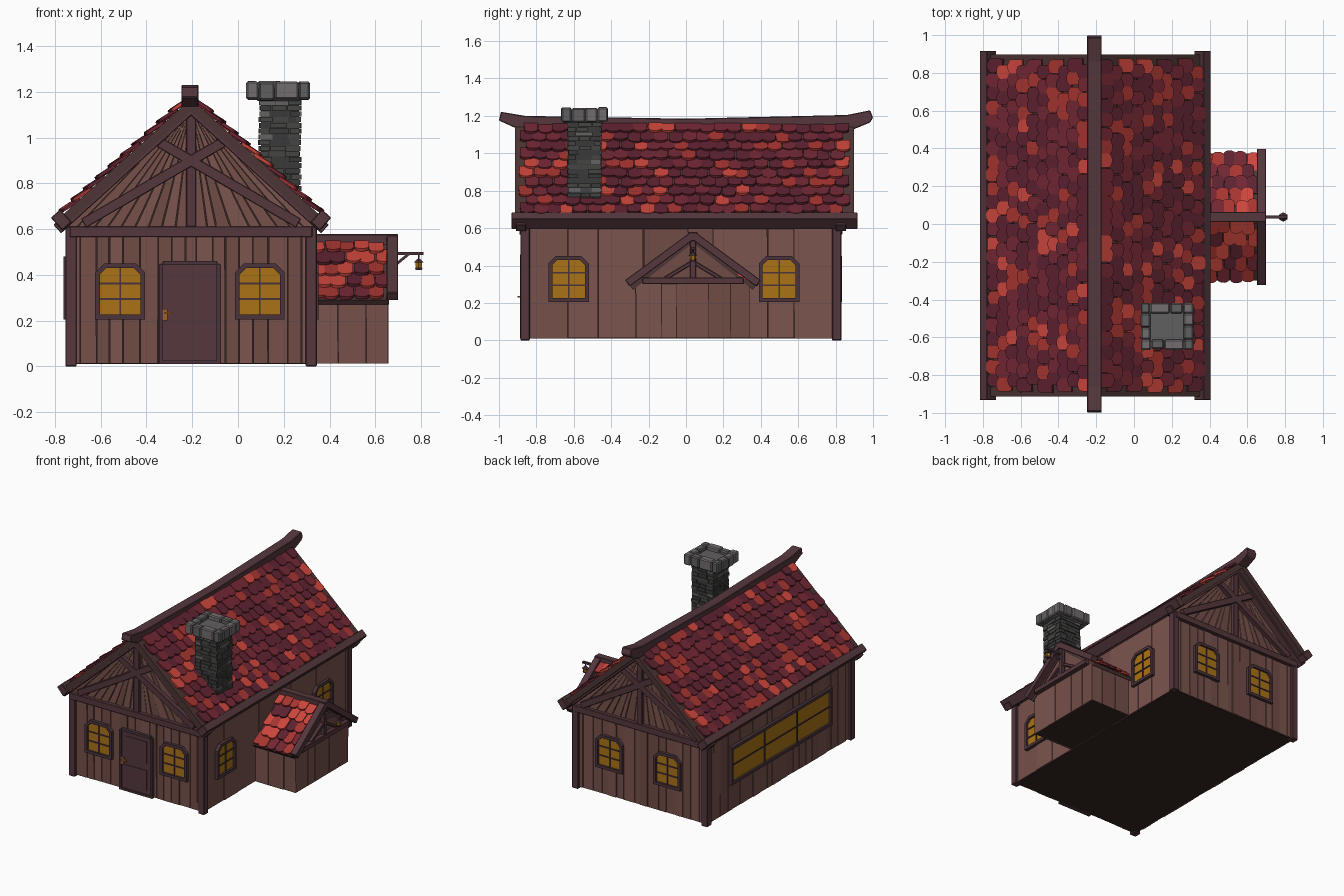
import bpy, bmesh, random
from math import pi, sin, cos, atan
from mathutils import Matrix, Vector

if "Cube" in bpy.data.objects:
    bpy.data.objects.remove(bpy.data.objects["Cube"])

random.seed(4)
CX, CY = -0.205, -0.027            # house centre


def mat(name, r, g, b):
    m = bpy.data.materials.new(name)
    m.diffuse_color = (r, g, b, 1)
    m.use_nodes = True
    m.node_tree.nodes["Principled BSDF"].inputs["Base Color"].default_value = m.diffuse_color
    return m


WALL = [mat("plank_a", .20, .09, .077), mat("plank_b", .18, .08, .068), mat("plank_c", .165, .072, .062)]
DARK = mat("shadow_wood", .035, .018, .017)
BEAM = mat("beam_wood", .09, .038, .046)
TRIM = mat("window_trim", .07, .034, .045)
ROOF = mat("roof_board", .075, .035, .035)
GLASS = mat("amber_glass", .40, .17, .008)
COPPER = mat("copper", .35, .12, .03)
TILES = [mat("tile_dark", .11, .016, .03), mat("tile_wine", .17, .02, .033),
         mat("tile_red", .38, .035, .03), mat("tile_bright", .60, .06, .045)]
STONE = [mat("stone_a", .04, .042, .04), mat("stone_b", .06, .06, .057), mat("stone_c", .13, .125, .12)]
CAP = [mat("cap_a", .17, .15, .155), mat("cap_b", .12, .115, .115)]


def prism(bm, pts, d0, d1, M=Matrix(), mi=0):
    """Extrude a (u, z) outline outwards (local -y) from d0 to d1."""
    a = [bm.verts.new(M @ Vector((u, -d0, v))) for u, v in pts]
    b = [bm.verts.new(M @ Vector((u, -d1, v))) for u, v in pts]
    n = len(pts)
    fs = [bm.faces.new(a), bm.faces.new(b[::-1])]
    fs += [bm.faces.new((a[i], a[(i + 1) % n], b[(i + 1) % n], b[i])) for i in range(n)]
    for f in fs:
        f.material_index = mi


def rect(u0, u1, v0, v1):
    return [(u0, v0), (u1, v0), (u1, v1), (u0, v1)]


def strut(bm, p, q, w, d0, d1, M=Matrix(), mi=0):
    p, q = Vector(p), Vector(q)
    t = (q - p).normalized() * w / 2
    s = Vector((-t.y, t.x))
    prism(bm, [p - s, q - s, q + s, p + s], d0, d1, M, mi)


def finish(bm, name, mats, bevel=0):
    bmesh.ops.recalc_face_normals(bm, faces=bm.faces)
    me = bpy.data.meshes.new(name)
    bm.to_mesh(me)
    bm.free()
    for m in mats:
        me.materials.append(m)
    ob = bpy.data.objects.new(name, me)
    bpy.context.collection.objects.link(ob)
    if bevel:
        md = ob.modifiers.new("bevel", "BEVEL")
        md.width, md.segments = bevel, 1
    return ob


def side(x, y, ang):
    """Frame whose outward direction is -y turned by ang degrees about z."""
    return Matrix.Translation((x, y, 0)) @ Matrix.Rotation(ang * pi / 180, 4, 'Z')


def planks(bm, u0, u1, z0, z1, n, d, M):
    cuts = [u0 + (u1 - u0) * (i + random.uniform(-.25, .25) * (0 < i < n)) / n for i in range(n + 1)]
    for a, b in zip(cuts, cuts[1:]):
        t = random.uniform(-.002, .002)
        prism(bm, [(a + .002, z0), (b - .002, z0), (b - .002 + t, z1), (a + .002 + t, z1)],
              d - .012, d + random.uniform(-.003, .003), M, random.randrange(3))


# House core, wall planks and floor
HX, HY = .535, .838
bm = bmesh.new()
prism(bm, rect(CX - HX + .01, CX + HX - .01, .01, .62), -CY - HY + .01, -CY + HY - .01, mi=3)
SIDES = [(0, HX, HY, 17), (90, HY, HX, 8), (180, HX, HY, 16), (270, HY, HX, 22)]
for ang, hw, d, n in SIDES:
    planks(bm, -hw, hw, .012, .61, n, d, side(CX, CY, ang))
finish(bm, "house_walls", WALL + [DARK])

# Fan-planked gables with timber bracing, front and back
gab, tim = bmesh.new(), bmesh.new()
for ang in (0, 180):
    M = side(CX, CY, ang)
    prism(gab, [(-.56, .6), (.56, .6), (0, 1.125)], HY - .05, HY - .012, M, 3)
    cuts = [-.56 + 1.12 * (i + random.uniform(-.2, .2)) / 18 for i in range(19)]
    for a, b in zip(cuts, cuts[1:]):
        prism(gab, [(a + .003, .6), (b - .003, .6), (b * .04, 1.105), (a * .04, 1.105)], HY - .03,
              HY + random.uniform(-.004, .002), M, random.randrange(3))
    prism(tim, rect(-.53, .53, .565, .612), HY - .01, HY + .025, M)
    prism(tim, rect(-.022, .022, .61, 1.12), HY - .01, HY + .022, M)
    for s in (-1, 1):
        strut(tim, (s * .47, .625), (-s * .14, .98), .045, HY - .01, HY + .03, M)
        strut(tim, (s * .585, .60), (0, 1.13), .05, HY - .01, HY + .045, M)
finish(gab, "gable_planks", WALL + [DARK])
finish(tim, "gable_timbers", [BEAM], .003)

# Corner posts
bm = bmesh.new()
for sx in (-1, 1):
    for sy in (-1, 1):
        x, y = CX + sx * .525, CY + sy * .833
        prism(bm, rect(x - .025, x + .025, 0, .61), -y - .025, -y + .025)
finish(bm, "corner_posts", [BEAM], .004)

# Windows: chamfered frame, amber pane, glazing bars
def window(bm, M, u, z0, z1, w, d, cols, rows, ch=.04):
    def outline(i):
        c, l, r, t = max(ch - i * .6, 0), u - w / 2 + i, u + w / 2 - i, z1 - i
        return [(l, z0 + i), (r, z0 + i), (r, t - c), (r - c, t), (l + c, t), (l, t - c)]
    o, n = outline(0), outline(.021)
    if ch == 0:
        o, n = (rect(q[0][0], q[1][0], q[0][1], q[3][1]) for q in (o, n))
    k = len(o)
    for i in range(k):
        j = (i + 1) % k
        prism(bm, [o[i], o[j], n[j], n[i]], d - .01, d + .022, M, 0)
    prism(bm, n, d - .01, d + .008, M, 1)
    for i in range(1, cols):
        x = n[0][0] + (n[1][0] - n[0][0]) * i / cols
        prism(bm, rect(x - .004, x + .004, z0 + .02, z1 - .02), d, d + .014, M, 0)
    for i in range(1, rows):
        z = z0 + .021 + (z1 - z0 - .042) * i / rows
        prism(bm, rect(u - w / 2 + .02, u + w / 2 - .02, z - .004, z + .004), d, d + .014, M, 0)


for name, ang, us in (("front", 0, (-.31, .30)), ("back", 180, (-.25, .22)), ("right", 90, (-.6, .525))):
    bm = bmesh.new()
    for u in us:
        window(bm, side(CX, CY, ang), u, .205, .45, .218, HX if ang == 90 else HY, 2, 3)
    finish(bm, name + "_windows", [TRIM, GLASS])
bm = bmesh.new()
window(bm, side(CX, CY, 270), .0, .205, .48, 1.17, HX, 3, 2, 0)
finish(bm, "left_wide_window", [TRIM, GLASS])

# Door with frame, panels and handle
bm = bmesh.new()
M = side(-.21, CY, 0)
prism(bm, [(-.135, .01), (.135, .01), (.135, .44), (.115, .46), (-.115, .46), (-.135, .44)], HY - .01, HY + .01, M)
for s in (-1, 1):
    prism(bm, rect(s * .126 - .009, s * .126 + .009, .01, .445), HY, HY + .022, M, 1)
prism(bm, rect(-.118, .118, .442, .46), HY, HY + .022, M, 1)
prism(bm, rect(-.118, .118, .01, .025), HY, HY + .022, M, 1)
for z0, z1 in ((.05, .2), (.25, .41)):
    prism(bm, rect(-.085, .085, z0, z1), HY, HY + .015, M)
prism(bm, rect(-.117, -.098, .2, .25), HY, HY + .022, M, 2)
prism(bm, rect(-.112, -.075, .228, .238), HY + .02, HY + .036, M, 2)
finish(bm, "door", [BEAM, TRIM, COPPER])


# Tiled roof slope: frame has u along the ridge, v up the slope
def slope(x, y, z, run, k, ang):
    a = atan(k)
    M = (Matrix.Translation((x, y, z - k * run)) @ Matrix.Rotation(ang * pi / 180, 4, 'Z')
         @ Matrix.Translation((0, -run, 0)) @ Matrix.Rotation(a - pi / 2, 4, 'X'))
    return M, run / cos(a)


def tiles(bm, M, hw, v0, v1, cols, rows, d, weights):
    w, step = 2 * hw / cols, (v1 - v0) / rows
    for r in range(rows):
        for c in range(cols):
            u = -hw + (c + .5 + (.22 if r % 2 else -.22)) * w + random.uniform(-.006, .006)
            v = v0 + r * step + random.uniform(-.008, .008)
            h, b = step * 1.35, w * .51
            pts = [(-b, h), (-b, .022)] + [(-b * cos(t * pi / 5), .022 - .022 * sin(t * pi / 5)) for t in range(1, 5)]
            pts += [(b, .022), (b, h)]
            T = M @ Matrix.Translation((u, -d - random.uniform(-.004, .004), v)) \
                @ Matrix.Rotation(-.16, 4, 'X') @ Matrix.Rotation(random.uniform(-.05, .05), 4, 'Y')
            prism(bm, pts, -.014, 0, T, random.choices(range(4), weights)[0])


board, tl, eave = bmesh.new(), bmesh.new(), bmesh.new()
for ang in (90, 270):
    M, L = slope(CX, -.008, 1.17, .585, .905, ang)
    prism(board, rect(-.905, .905, 0, L), -.04, 0, M)
    tiles(tl, M, .865, .035, L - .035, 24, 10, .026, (5, 4, 2, 1.2))
    prism(eave, rect(-.925, .925, -.015, .04), -.05, .025, M)
finish(board, "roof_boards", [ROOF])
finish(tl, "roof_tiles", TILES)
finish(eave, "eave_beams", [BEAM], .004)

# Ridge beam with upswept ends
bm = bmesh.new()
prism(bm, [(-1, 1.175), (-.9, 1.13), (0, 1.115), (.9, 1.13), (.985, 1.165), (1, 1.19), (.985, 1.23),
           (.86, 1.205), (0, 1.185), (-.86, 1.2), (-.99, 1.222)], -.038, .038, side(-.21, 0, 90))
finish(bm, "ridge_beam", [BEAM], .004)

# Chimney: random stone courses and a block cap with a recess
bm = bmesh.new()
prism(bm, rect(.1, .266, .66, 1.2), .46, .626)
for k in range(4):
    M = side(.183, -.5425, 90 * k)
    for r in range(20):
        z, a, b = .665 + r * .025, random.uniform(-.05, -.015), random.uniform(.015, .05)
        for u0, u1 in ((-.088, a), (a, b), (b, .088)):
            prism(bm, rect(u0 + .0015, u1 - .0015, z + .002, z + .024), .07, .09 + random.uniform(-.004, .005), M,
                  random.choices(range(3), (5, 4, 1))[0])
finish(bm, "chimney_stack", STONE)
bm = bmesh.new()
prism(bm, rect(.08, .27, 1.16, 1.215), .44, .645, mi=1)
for k in range(4):
    M, hd = side(.175, -.5425, 90 * k), (.14 if k % 2 else .122)
    blocks = ((-.07, .005), (.005, .07)) if k % 2 else ((-.14, -.085), (-.085, -.015), (-.015, .09), (.09, .14))
    for i, (a, b) in enumerate(blocks):
        j = random.uniform(-.004, .004)
        prism(bm, rect(a + .001, b - .001, 1.166 + j, 1.243 + j), hd - .052, hd + j, M, (i + k) % 2)
finish(bm, "chimney_cap", CAP, .007)

# Side annex: walls, gable, tiled roof
AY = .037
bm = bmesh.new()
prism(bm, rect(.30, .65, .012, .30), -.335, .265, mi=3)
planks(bm, .33, .658, .012, .31, 3, .27, side(0, 0, 0))
planks(bm, -.658, -.33, .012, .31, 3, .34, side(0, 0, 180))
planks(bm, -.27, .34, .012, .31, 5, .658, side(0, 0, 90))
M = side(0, AY, 90)
prism(bm, [(-.31, .30), (.31, .30), (0, .54)], .33, .655, M, 2)
finish(bm, "annex_walls", WALL + [DARK])
board, tl = bmesh.new(), bmesh.new()
for ang in (0, 180):
    R, L = slope(.49, AY, .553, .335, .785, ang)
    prism(board, rect(-.17, .17, 0, L), -.025, 0, R)
    tiles(tl, R, .158, 0, L - .02, 5, 5, .022, (2, 3, 3, 3))
finish(board, "annex_roof_boards", [ROOF])
finish(tl, "annex_roof_tiles", TILES)
bm = bmesh.new()
for s in (-1, 1):
    strut(bm, (s * .35, .305), (0, .562), .042, .65, .70, M)
    strut(bm, (s * .15, .33), (0, .42), .02, .655, .68, M)
prism(bm, rect(-.27, .27, .30, .335), .655, .69, M)
prism(bm, rect(-.016, .016, .33, .55), .655, .685, M)
prism(bm, rect(-.026, .026, .53, .578), .33, .70, M)
finish(bm, "annex_timbers", [BEAM], .003)

# Hanging lantern on a bracket
bm = bmesh.new()
M = side(0, AY, 0)
strut(bm, (.68, .493), (.81, .493), .014, -.009, .009, M)
strut(bm, (.69, .445), (.745, .49), .012, -.007, .007, M)
for z, r1, r2, h, mi in ((.427, .016, .019, .01, 0), (.442, .014, .018, .026, 1), (.462, .025, .006, .016, 0),
                         (.478, .004, .004, .02, 0)):
    g = bmesh.ops.create_cone(bm, cap_ends=True, segments=6, radius1=r1, radius2=r2, depth=h,
                              matrix=Matrix.Translation((.79, AY, z)))
    for f in {f for v in g["verts"] for f in v.link_faces}:
        f.material_index = mi
finish(bm, "lantern", [TRIM, GLASS])
